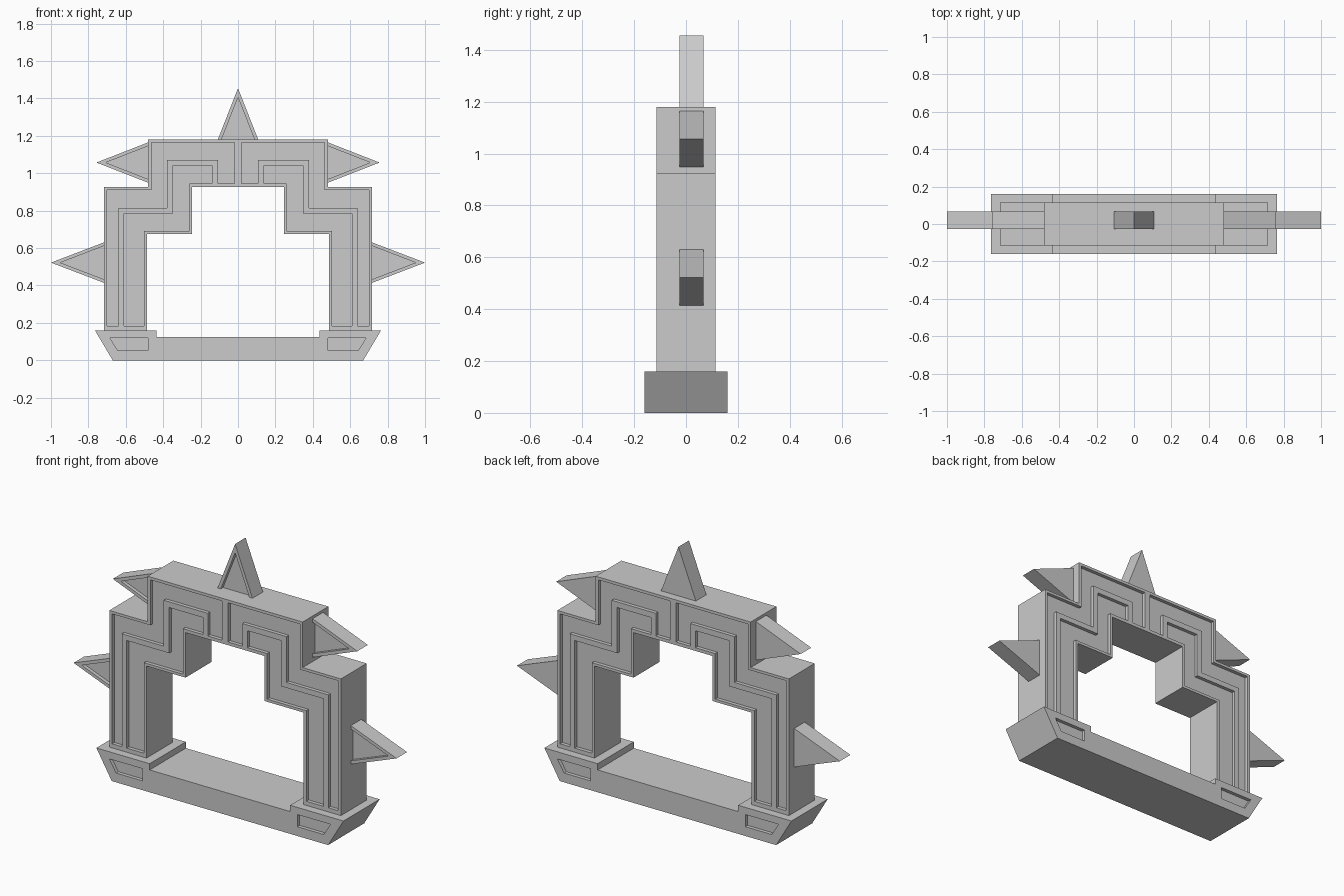
import bpy, bmesh

if "Cube" in bpy.data.objects:
    bpy.data.objects.remove(bpy.data.objects["Cube"])


def prism(name, pts, y0, y1):
    """Extrude an (x, z) outline from y0 to y1."""
    bm = bmesh.new()
    face = bm.faces.new([bm.verts.new((x, y0, z)) for x, z in pts])
    out = bmesh.ops.extrude_face_region(bm, geom=[face])
    verts = [v for v in out["geom"] if isinstance(v, bmesh.types.BMVert)]
    bmesh.ops.translate(bm, verts=verts, vec=(0, y1 - y0, 0))
    bmesh.ops.recalc_face_normals(bm, faces=bm.faces)
    me = bpy.data.meshes.new(name)
    bm.to_mesh(me)
    bm.free()
    ob = bpy.data.objects.new(name, me)
    bpy.context.collection.objects.link(ob)
    return ob


def flip(pts):
    return [(-x, z) for x, z in pts]


def recess(target, pts, y0, y1):
    """Sink a panel into the target."""
    cutter = prism(target.name + "_cutter", pts, y0, y1)
    cutter.hide_render = True
    cutter.hide_set(True)
    mod = target.modifiers.new("recess", 'BOOLEAN')
    mod.operation = 'DIFFERENCE'
    mod.solver = 'EXACT'
    mod.object = cutter


def panels(target, outline, half_depth):
    """Recess an outline left and right, front and back."""
    for pts in (outline, flip(outline)):
        for s in (-1, 1):
            recess(target, pts, s * (half_depth - DEPTH), s * (half_depth + 0.05))


DEPTH = 0.02

# Base slab with raised, flared ends
half = [(-0.435, 0.125), (-0.435, 0.16), (-0.765, 0.16), (-0.67, 0)]
base = prism("base", half + flip(half)[::-1], -0.16, 0.16)
panels(base, [(-0.685, 0.12), (-0.48, 0.12), (-0.48, 0.052), (-0.643, 0.052)], 0.16)

# Stepped arch
half = [(-0.245, 0.927), (-0.245, 0.675), (-0.487, 0.675), (-0.487, 0.16),
        (-0.717, 0.16), (-0.717, 0.925), (-0.48, 0.925), (-0.48, 1.18)]
arch = prism("arch", half + flip(half)[::-1], -0.114, 0.114)
outer_panel = [(-0.70, 0.183), (-0.70, 0.91), (-0.463, 0.91), (-0.463, 1.164),
               (-0.018, 1.164), (-0.018, 0.945), (-0.107, 0.945), (-0.107, 1.072),
               (-0.38, 1.072), (-0.38, 0.815), (-0.64, 0.815), (-0.64, 0.183)]
inner_panel = [(-0.61, 0.183), (-0.61, 0.785), (-0.347, 0.785), (-0.347, 1.04),
               (-0.138, 1.04), (-0.138, 0.945), (-0.26, 0.945), (-0.26, 0.69),
               (-0.503, 0.69), (-0.503, 0.183)]
panels(arch, outer_panel, 0.114)
panels(arch, inner_panel, 0.114)


# Spikes: triangular prisms, hollowed on the front face only
def spike(name, place, length):
    w, tip = 0.108, length - 0.05
    k = w / length * tip
    ob = prism(name, [place(*p) for p in ((-w, 0), (w, 0), (0, length))], -0.026, 0.067)
    e = 1.2
    cut = [(-k * e, tip * (1 - e)), (k * e, tip * (1 - e)), (0, tip)]
    recess(ob, [place(*p) for p in cut], -0.1, -0.026 + DEPTH)


spike("top_spike", lambda u, v: (u, 1.18 + v), 0.275)
for side, s in (("left", -1), ("right", 1)):
    spike(side + "_upper_spike", lambda u, v: (s * (0.48 + v), 1.057 + u), 0.277)
    spike(side + "_lower_spike", lambda u, v: (s * (0.717 + v), 0.522 + u), 0.283)
